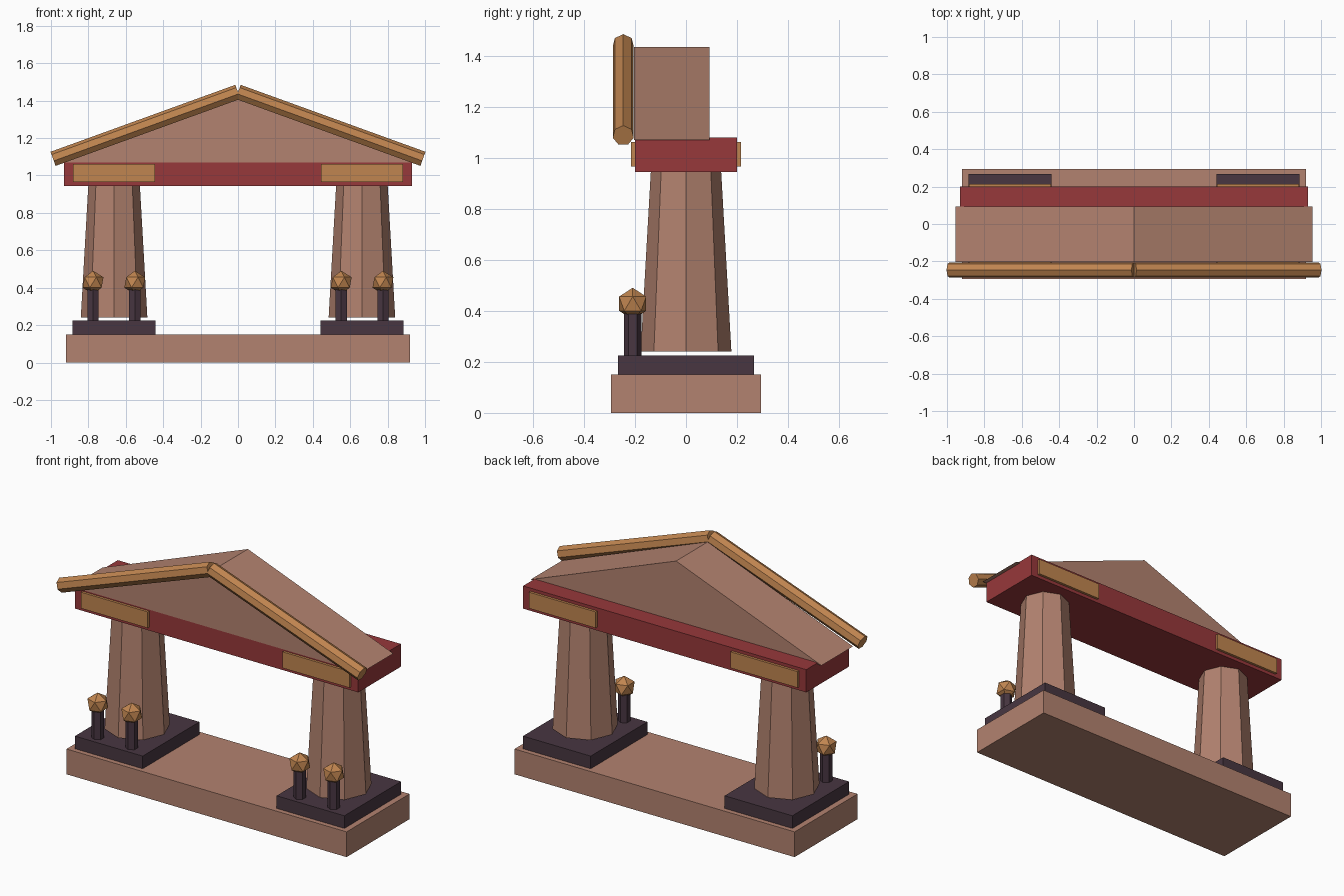
import bpy, bmesh
from math import atan2, hypot, pi
from mathutils import Matrix, Vector

if "Cube" in bpy.data.objects:
    bpy.data.objects.remove(bpy.data.objects["Cube"])


def material(name, rgb):
    mat = bpy.data.materials.new(name)
    mat.use_nodes = True
    color = (*rgb, 1)
    mat.diffuse_color = color
    mat.node_tree.nodes["Principled BSDF"].inputs["Base Color"].default_value = color
    return mat


stone = material("warm_stone", (0.45, 0.225, 0.16))
red = material("red_paint", (0.31, 0.04, 0.043))
gold = material("old_gold", (0.53, 0.235, 0.08))
dark = material("dark_plum_stone", (0.065, 0.037, 0.053))


def finish(name, bm, mat):
    bmesh.ops.recalc_face_normals(bm, faces=bm.faces)
    mesh = bpy.data.meshes.new(name)
    bm.to_mesh(mesh)
    bm.free()
    mesh.materials.append(mat)
    obj = bpy.data.objects.new(name, mesh)
    bpy.context.collection.objects.link(obj)
    return obj


def box(name, center, size, mat):
    bm = bmesh.new()
    place = Matrix.Translation(center) @ Matrix.Diagonal((*size, 1))
    bmesh.ops.create_cube(bm, size=1, matrix=place)
    return finish(name, bm, mat)


def tube(name, sides, r_low, r_high, length, matrix, mat):
    bm = bmesh.new()
    bmesh.ops.create_cone(bm, cap_ends=True, segments=sides, radius1=r_low,
                          radius2=r_high, depth=length, matrix=matrix)
    return finish(name, bm, mat)


# Base slab and lintel
box("base_slab", (0, 0, 0.075), (1.84, 0.59, 0.15), stone)
box("lintel", (0, 0, 1.012), (1.86, 0.4, 0.135), red)

# Gable: triangle profile extruded front to back
bm = bmesh.new()
front, back = -0.203, 0.093
profile = [(-0.955, 1.07), (0.955, 1.07), (0, 1.435)]
face = bm.faces.new([bm.verts.new((x, front, z)) for x, z in profile])
extruded = bmesh.ops.extrude_face_region(bm, geom=[face])["geom"]
moved = [v for v in extruded if isinstance(v, bmesh.types.BMVert)]
bmesh.ops.translate(bm, verts=moved, vec=(0, back - front, 0))
finish("gable", bm, stone)

# Parts repeated on each side
ridge_z, eave_x, eave_z = 1.445, 0.988, 1.087
for side, label in ((1, "left"), (-1, "right")):
    x = side * 0.6625
    box(f"{label}_plinth", (x, 0, 0.1875), (0.445, 0.532, 0.075), dark)
    box(f"{label}_lintel_panel", (x, 0, 1.013), (0.44, 0.43, 0.096), gold)
    tube(f"{label}_column", 8, 0.178, 0.136, 0.74,
         Matrix.Translation((x, 0, 0.61)), stone)

    # Sloping roof trim with one edge pointing up
    drop = ridge_z - eave_z
    slope = atan2(drop, eave_x)
    middle = Vector((side * eave_x / 2, -0.246, (ridge_z + eave_z) / 2))
    turn = Matrix.Rotation(side * (pi / 2 + slope), 4, "Y") @ \
        Matrix.Rotation(side * pi / 2, 4, "Z")
    tube(f"{label}_roof_trim", 7, 0.042, 0.042, hypot(eave_x, drop),
         Matrix.Translation(middle) @ turn, gold)

    # Lamp posts with faceted globes
    for spot, offset in (("inner", 0.552), ("outer", 0.775)):
        lx, ly = side * offset, -0.209
        tube(f"{label}_{spot}_lamp_post", 6, 0.034, 0.034, 0.18,
             Matrix.Translation((lx, ly, 0.31)), dark)
        bm = bmesh.new()
        bmesh.ops.create_icosphere(bm, subdivisions=1, radius=0.0625,
                                   matrix=Matrix.Translation((lx, ly, 0.428)))
        finish(f"{label}_{spot}_lamp_globe", bm, gold)
